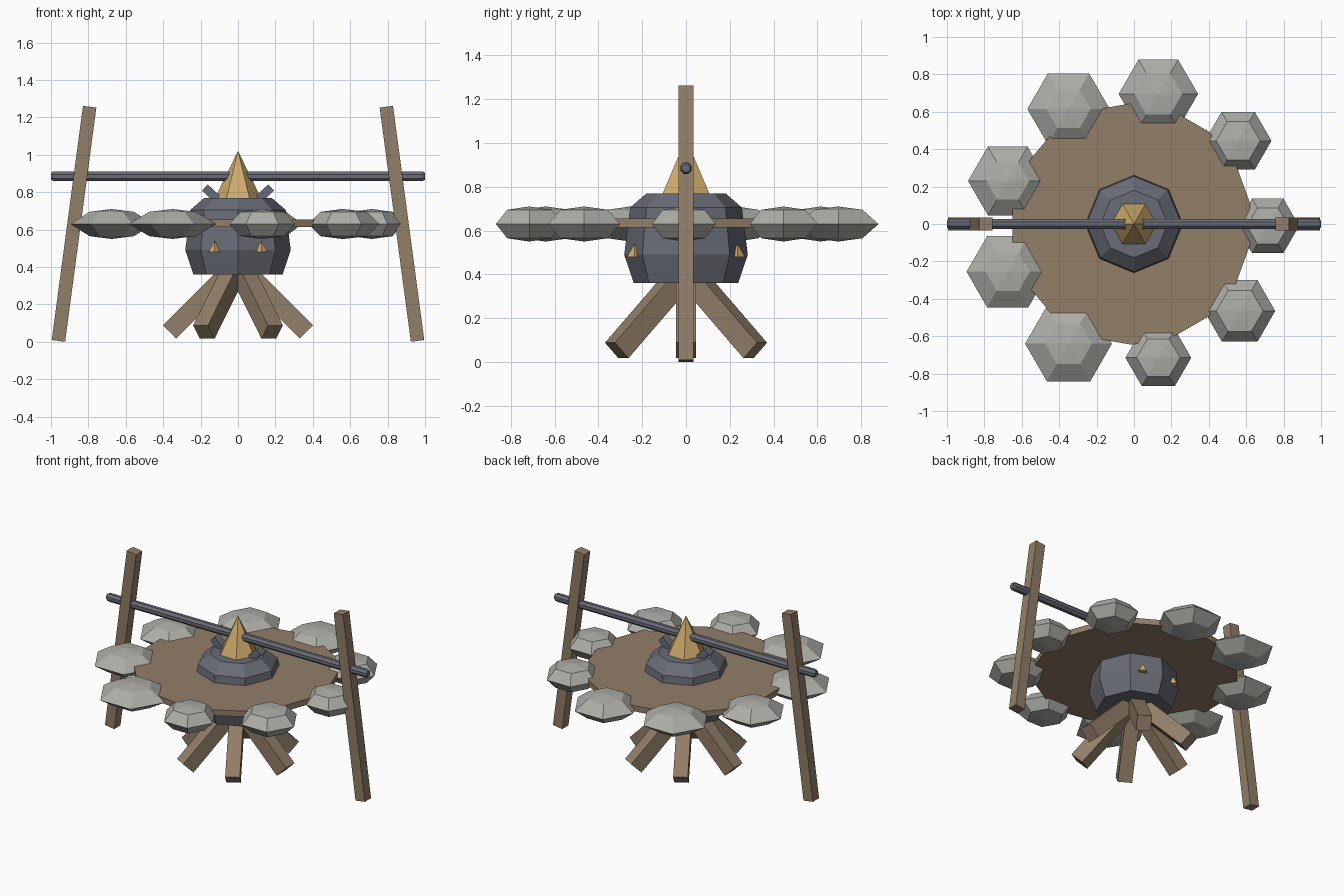
import bpy, bmesh
from math import pi, cos, sin
from mathutils import Vector

cube = bpy.data.objects.get("Cube")
if cube:
    bpy.data.objects.remove(cube, do_unlink=True)


def material(name, rgb):
    m = bpy.data.materials.new(name)
    m.use_nodes = True
    m.diffuse_color = (*rgb, 1)
    m.node_tree.nodes["Principled BSDF"].inputs["Base Color"].default_value = (*rgb, 1)
    return m


WOOD = material("brown wood", (0.29, 0.21, 0.14))
STONE = material("grey stone", (0.42, 0.42, 0.39))
IRON = material("dark iron", (0.14, 0.15, 0.18))
GOLD = material("flame gold", (0.62, 0.41, 0.15))


def lathe(name, mat, profile, sides, loc=(0, 0, 0), turn=0.0):
    """Flat-faced solid of revolution; zero radius makes a point."""
    bm = bmesh.new()
    rings = []
    for r, z in profile:
        if r == 0:
            rings.append([bm.verts.new((0, 0, z))] * sides)
        else:
            angles = [turn + 2 * pi * i / sides for i in range(sides)]
            rings.append([bm.verts.new((r * cos(a), r * sin(a), z)) for a in angles])
    for low, high in zip(rings, rings[1:]):
        for i in range(sides):
            j = (i + 1) % sides
            bm.faces.new(dict.fromkeys([low[i], low[j], high[j], high[i]]))
    if profile[0][0]:
        bm.faces.new(rings[0][::-1])
    if profile[-1][0]:
        bm.faces.new(rings[-1])
    bmesh.ops.recalc_face_normals(bm, faces=bm.faces)
    mesh = bpy.data.meshes.new(name)
    bm.to_mesh(mesh)
    bm.free()
    mesh.materials.append(mat)
    ob = bpy.data.objects.new(name, mesh)
    ob.location = loc
    bpy.context.collection.objects.link(ob)
    return ob


def beam(name, mat, start, end, width, depth):
    """Square bar between two points; width runs sideways."""
    start, end = Vector(start), Vector(end)
    along = (end - start).normalized()
    side = along.cross(Vector((0, 0, 1))).normalized()
    up = side.cross(along)
    bm = bmesh.new()
    bmesh.ops.create_cube(bm, size=1)
    for v in bm.verts:
        x, y, z = v.co
        v.co = (start + end) / 2 + along * x * (end - start).length + side * y * width + up * z * depth
    bmesh.ops.recalc_face_normals(bm, faces=bm.faces)
    mesh = bpy.data.meshes.new(name)
    bm.to_mesh(mesh)
    bm.free()
    mesh.materials.append(mat)
    ob = bpy.data.objects.new(name, mesh)
    bpy.context.collection.objects.link(ob)
    return ob


# Ground disc
lathe("ground_disc", WOOD, [(0.645, 0.615), (0.645, 0.655)], 18, (-0.015, 0, 0), pi / 2)

# Ring of stones: x, y, radius, crown ratio
stones = [(-0.35, 0.615, 0.22, 0.54), (-0.675, 0.23, 0.212, 0.54),
          (-0.675, -0.255, 0.22, 0.54), (-0.35, -0.64, 0.232, 0.54),
          (0.13, -0.715, 0.176, 0.66), (0.565, -0.465, 0.19, 0.66),
          (0.715, -0.01, 0.168, 0.66), (0.557, 0.445, 0.178, 0.66),
          (0.13, 0.695, 0.212, 0.6)]
for n, (x, y, r, crown) in enumerate(stones, 1):
    half = [(r * crown, 0.065), (0, 0.08)]
    profile = [(q, -z) for q, z in reversed(half)] + [(r, 0)] + half
    lathe(f"ring_stone_{n}", STONE, profile, 6, (x, y, 0.63))

# Cooking pot
lathe("pot", IRON, [(0.238, 0.36), (0.282, 0.49), (0.255, 0.705), (0.18, 0.77)], 8)

# Flame and small sparks on the pot
lathe("flame", GOLD, [(0.125, 0.765), (0, 1.02)], 6)
for sx, sy in ((-1, -1), (1, -1), (-1, 1), (1, 1)):
    lathe("spark", GOLD, [(0.034, 0), (0, 0.06)], 4, (sx * 0.125, sy * 0.235, 0.48))

# Logs fanned out under the pot
for i in range(6):
    a = i * pi / 3
    beam(f"log_{i + 1}", WOOD, (0.02 * cos(a), 0.02 * sin(a), 0.4),
         (0.365 * cos(a), 0.365 * sin(a), 0.053), 0.092, 0.1)

# Leaning posts and pot lugs
for side, s in (("left", 1), ("right", -1)):
    beam(f"{side}_post", WOOD, (s * 0.96, 0, 0.005), (s * 0.793, 0, 1.257), 0.068, 0.072)
    beam(f"{side}_pot_lug", IRON, (s * 0.08, 0, 0.735), (s * 0.177, 0, 0.825), 0.055, 0.045)

# Spit with bevelled ends
spit = lathe("spit", IRON, [(0.02, -1), (0.028, -0.985), (0.028, 0.985), (0.02, 1)],
             8, (0, 0, 0.885), pi / 8)
spit.rotation_euler.y = pi / 2
